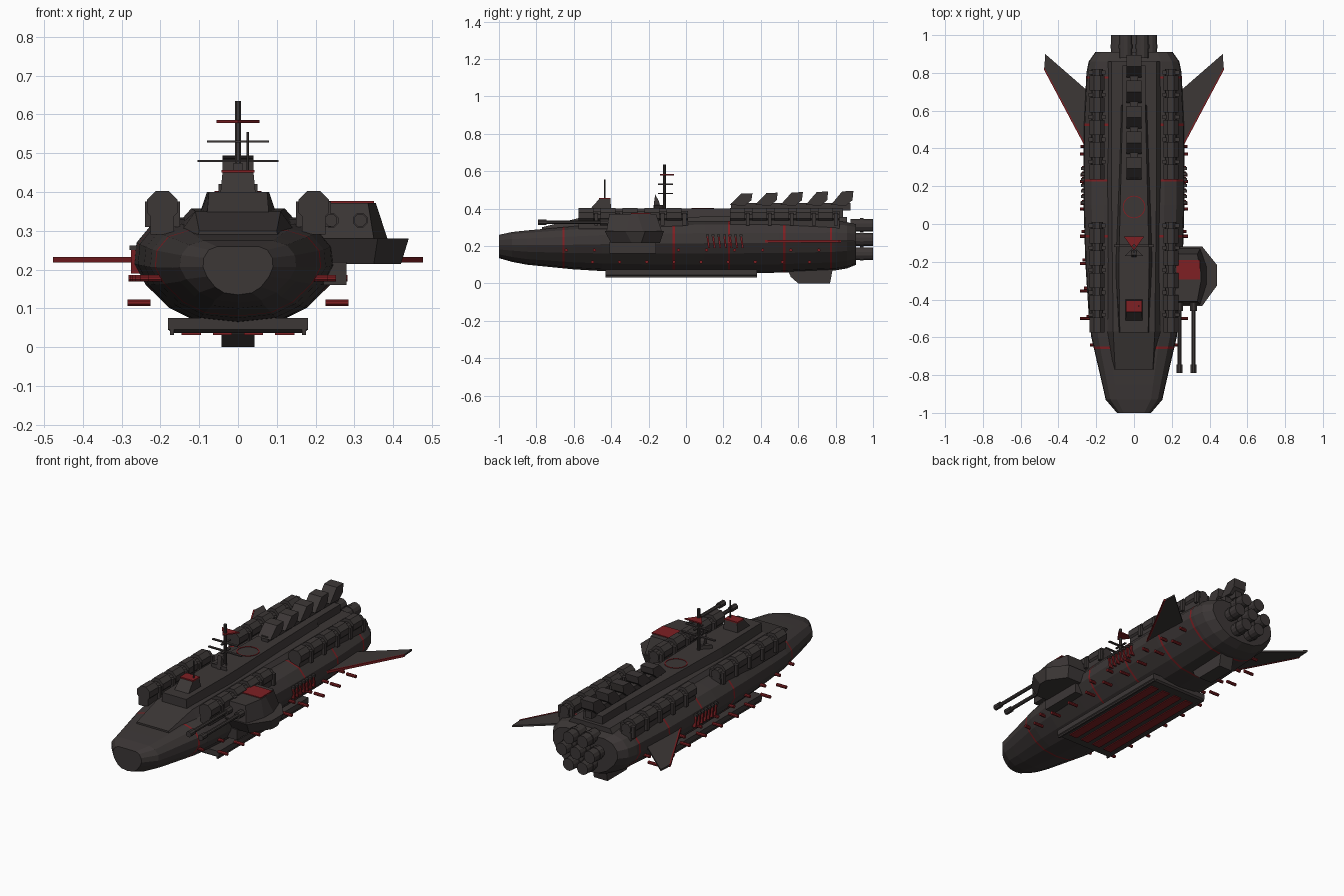
import bpy, math

if "Cube" in bpy.data.objects:
    bpy.data.objects.remove(bpy.data.objects["Cube"])


def material(name, rgb):
    m = bpy.data.materials.new(name)
    m.use_nodes = True
    m.diffuse_color = (*rgb, 1)
    b = m.node_tree.nodes["Principled BSDF"]
    b.inputs["Base Color"].default_value = (*rgb, 1)
    b.inputs["Roughness"].default_value = 0.8
    return m


GREY = material("charcoal", (0.045, 0.038, 0.037))
RED = material("dark red", (0.21, 0.014, 0.017))


def loft(name, rings, mat=GREY, bands=()):
    """Skin a list of equal-length rings; the strips listed in bands are red."""
    n = len(rings[0])
    verts = [v for r in rings for v in r]
    faces = [tuple(range(n))[::-1], tuple(range(len(verts) - n, len(verts)))]
    for i in range(len(rings) - 1):
        for j in range(n):
            k = (j + 1) % n
            faces.append((i * n + j, i * n + k, (i + 1) * n + k, (i + 1) * n + j))
    me = bpy.data.meshes.new(name)
    me.from_pydata(verts, [], faces)
    me.materials.append(mat)
    me.materials.append(RED)
    for i in bands:
        for j in range(n):
            me.polygons[2 + i * n + j].material_index = 1
    ob = bpy.data.objects.new(name, me)
    bpy.context.collection.objects.link(ob)
    bpy.ops.object.select_all(action="DESELECT")
    bpy.context.view_layer.objects.active = ob
    ob.select_set(True)
    bpy.ops.object.mode_set(mode="EDIT")
    bpy.ops.mesh.select_all(action="SELECT")
    bpy.ops.mesh.normals_make_consistent(inside=False)
    bpy.ops.object.mode_set(mode="OBJECT")
    return ob


def box(name, x, y, z, mat=GREY):
    return loft(name, [[(x[0], y[0], h), (x[1], y[0], h), (x[1], y[1], h), (x[0], y[1], h)] for h in z], mat)


def rod(name, axis, a, b, u, v, r, mat=GREY, sides=8):
    """Polygonal rod along an axis; u and v are the two other coordinates."""
    rings = []
    for t in (a, b):
        ring = []
        for i in range(sides):
            ang = math.tau * (i + 0.5) / sides
            p = [u + r * math.cos(ang), v + r * math.sin(ang)]
            p.insert("xyz".index(axis), t)
            ring.append(tuple(p))
        rings.append(ring)
    return loft(name, rings, mat)


def side_prism(name, profile, half, mat=GREY):
    """Extrude a (y, z) profile across x."""
    return loft(name, [[(x, y, z) for y, z in profile] for x in (-half, half)], mat)


# Hull: stations of y, half width, bottom, top, with thin red bands cut in
STATIONS = [(-1, .09, .135, .262), (-.93, .15, .115, .278), (-.85, .168, .1, .287),
            (-.6, .226, .075, .31), (-.45, .242, .066, .322), (-.2, .258, .057, .335),
            (.1, .267, .055, .34), (.5, .267, .057, .34), (.8, .252, .07, .338),
            (.86, .24, .08, .333), (.91, .205, .1, .32)]
SECTION = [(0, 0), (.4, .04), (.66, .16), (.89, .37), (1, .56), (.98, .75), (.84, .91), (.6, .98)]
BANDS = (-.655, -.065, .23, .525, .775)


def station(y):
    for a, b in zip(STATIONS, STATIONS[1:]):
        if a[0] <= y <= b[0]:
            t = (y - a[0]) / (b[0] - a[0])
            return tuple(p + (q - p) * t for p, q in zip(a, b))


def hull_ring(y):
    _, w, lo, hi = station(y)
    right = [(w * u, y, lo + (hi - lo) * t) for u, t in SECTION]
    left = [(-x, yy, z) for x, yy, z in right[:0:-1]]
    return right + left


ys = sorted([s[0] for s in STATIONS] + [b + d for b in BANDS for d in (-.006, .006)])
loft("hull", [hull_ring(y) for y in ys], GREY, [ys.index(b - .006) for b in BANDS])

# Stepped decks along the back
def deck(name, rows):
    loft(name, [[(-b, y, lo), (b, y, lo), (t, y, hi), (-t, y, hi)] for y, b, t, lo, hi in rows])


deck("lower_deck", [(-.77, .11, .1, .25, .3), (-.57, .16, .11, .28, .35),
                    (.25, .19, .12, .28, .358), (.86, .17, .12, .28, .355)])
deck("upper_deck", [(-.575, .08, .075, .34, .4), (-.2, .1, .08, .34, .4), (.63, .07, .06, .34, .4)])
box("rear_deck", (-.06, .06), (.6, .84), (.34, .4))

# Bridge with red roof and aerial
def rect(x, y0, y1, z):
    return [(-x, y0, z), (x, y0, z), (x, y1, z), (-x, y1, z)]


loft("bridge", [rect(.045, -.51, -.4, .4), rect(.04, -.465, -.405, .45)])
loft("bridge_roof", [rect(.042, -.465, -.405, .45), rect(.042, -.465, -.405, .457)], RED)
rod("bridge_aerial", "z", .45, .555, .025, -.435, .004)

# Mast, cross arms and signal plate
rod("mast", "z", .4, .635, 0, -.115, .009)
for z, w in ((.48, .105), (.53, .08)):
    box("mast_arm", (-w, w), (-.122, -.108), (z - .003, z + .003))
    box("mast_spar", (-.006, .006), (-.15, -.07), (z - .003, z + .003))
loft("signal_plate", [[(-.055, -.065, z), (.055, -.065, z), (0, -.14, z)] for z in (.578, .585)], RED)
side_prism("mast_fin", [(-.175, .4), (-.165, .475), (-.145, .44), (-.135, .4)], .012)
loft("mast_foot", [[(-.05, -.17, z), (.05, -.17, z), (0, -.12, z)] for z in (.4, .42)])

# Red ring on the deck
ring = [(.06 * math.cos(math.tau * i / 24), .09 + .06 * math.sin(math.tau * i / 24)) for i in range(24)]
for (xa, ya), (xb, yb) in zip(ring, ring[1:] + ring[:1]):
    inner = [(x * .92, .09 + (y - .09) * .92) for x, y in ((xb, yb), (xa, ya))]
    loft("deck_ring", [[(x, y, z) for x, y in [(xa, ya), (xb, yb)] + inner] for z in (.399, .403)], RED)

# Row of dorsal wedge turrets on a rail
box("dorsal_rail", (-.02, .02), (.24, .88), (.39, .43))
for i in range(5):
    y, h = .235 + .135 * i, .48 + .003 * i
    side_prism("dorsal_turret", [(y, .42), (y + .06, h), (y + .12, h + .002), (y + .115, .445), (y + .08, .415)], .04)

# Pairs of segmented launcher tubes on the shoulders
for s in (-1, 1):
    for start in (-.575, .235):
        rod("launcher_core", "y", start, start + .585, s * .195, .358, .03)
        box("launcher_base", sorted((s * .165, s * .225)), (start, start + .585), (.29, .34))
        for i in range(5):
            y = start + .118 * i
            rod("launcher_segment", "y", y, y + .08, s * .195, .363, .043)
            box("launcher_clamp", sorted((s * .15, s * .24)), (y + .085, y + .105), (.31, .375))

# Engine cluster
nozzles = [(0, .235)] + [(.088 * math.cos(math.tau * i / 6), .235 + .088 * math.sin(math.tau * i / 6)) for i in range(6)]
for x, z in nozzles:
    rod("engine_nozzle", "y", .88, 1, x, z, .035, GREY, 12)
    rod("engine_collar", "y", .93, .95, x, z, .039, GREY, 12)

# Wings with red leading edges
for s in (-1, 1):
    wing = [(.25, .4), (.475, .82), (.47, .9), (.24, .7)]
    loft("wing", [[(s * x, y, z) for x, y in wing] for z in (.22, .23)])
    edge = [(.25, .392), (.477, .818), (.475, .83), (.25, .41)]
    loft("wing_edge", [[(s * x, y, z) for x, y in edge] for z in (.218, .232)], RED)

# Belly tray with red strips, and keel
loft("belly_tray", [rect(.17, -.42, .37, .037), rect(.18, -.43, .38, .045), rect(.18, -.43, .38, .075)])
for i in range(4):
    x = -.12 + .08 * i
    box("belly_strip", (x - .025, x + .025), (-.37, .32), (.032, .038), RED)
for x in (-.175, .165):
    box("tray_rim", (x, x + .01), (-.43, .38), (.032, .075))
side_prism("keel", [(.54, .08), (.56, .035), (.6, 0), (.77, 0), (.785, .08)], .043)

# Red pegs and slanted vents along both flanks
for s in (-1, 1):
    for i in range(10):
        y = -.64 + .15 * i
        w = station(y)[1]
        rod("upper_peg", "x", s * (w - .05), s * (w + .015), y, .178, .009, RED)
    for i in range(9):
        rod("lower_peg", "x", s * .225, s * .285, -.5 + .145 * i, .115, .009, RED)
    for i in range(7):
        y = .11 + .03 * i
        loft("vent", [[(s * x, y + d, z) for x, d in ((.235, k), (.276, k), (.276, k + .01), (.235, k + .01))]
                      for z, k in ((.19, .008), (.25, 0))], RED)
        box("vent_cap", sorted((s * .25, s * .28)), (y - .003, y + .013), (.25, .262))

# Side gun turret
def plan(x0, x1, x2, y0, y1, z):
    return [(x0, y0, z), (x1, y0, z), (x2, y0 + .11, z), (x2, y1 - .1, z), (x1, y1, z), (x0, y1, z)]


loft("turret_sponson", [plan(.2, .35, .42, -.4, -.14, .215), plan(.2, .36, .44, -.435, -.118, .28)])
loft("turret_house", [plan(.18, .35, .385, -.425, -.13, .28), plan(.18, .335, .355, -.41, -.16, .372)])
box("turret_roof_plate", (.225, .35), (-.295, -.19), (.37, .377), RED)
box("turret_mount", (.22, .28), (-.41, -.16), (.16, .22))
for x in (.24, .315):
    rod("gun_sleeve", "y", -.46, -.38, x, .327, .02)
    rod("gun_barrel", "y", -.79, -.4, x, .327, .011)
    rod("gun_muzzle", "y", -.79, -.745, x, .327, .017)
